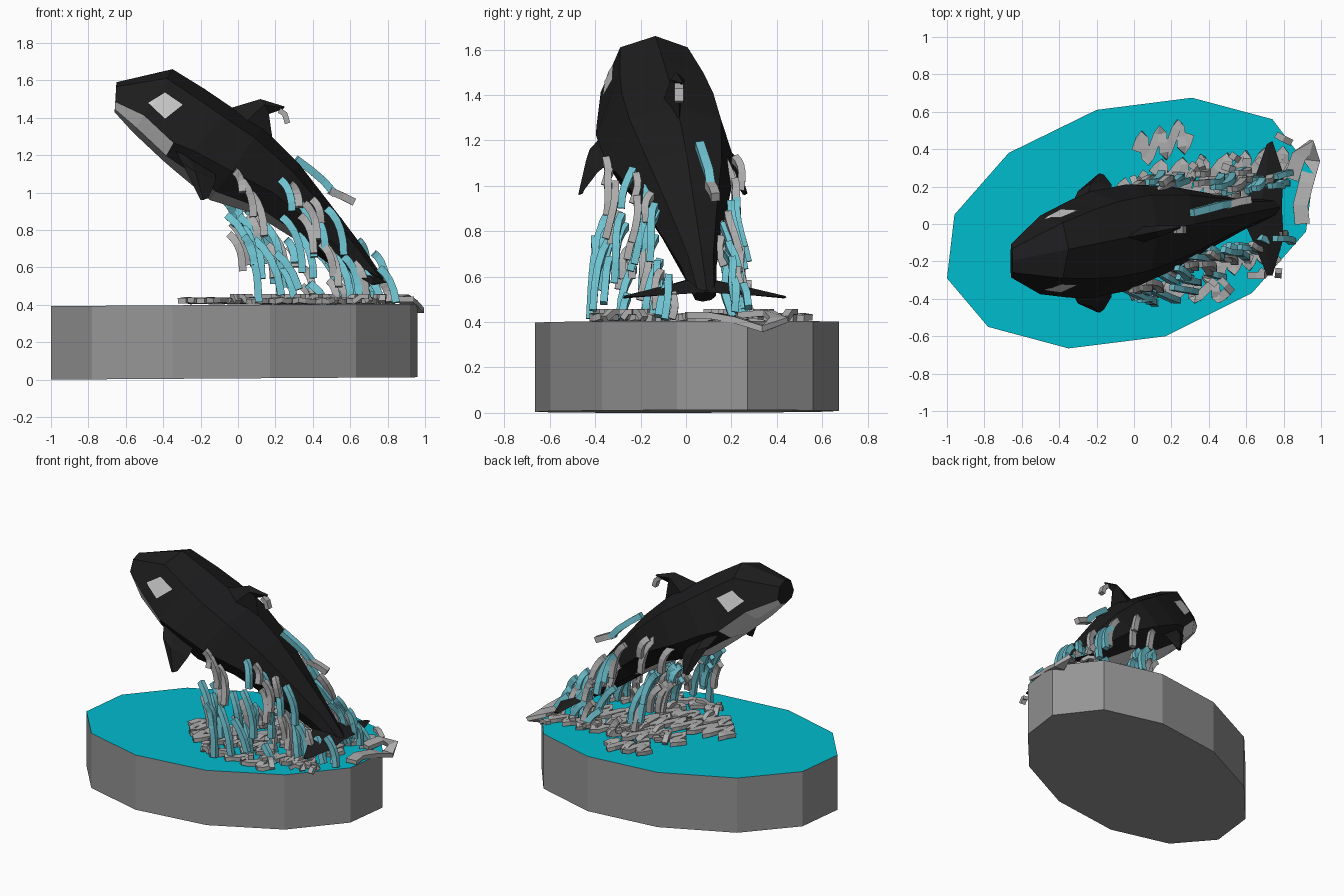
import bpy, bmesh, math, random
from mathutils import Vector, Matrix
from mathutils.bvhtree import BVHTree

if "Cube" in bpy.data.objects:
    bpy.data.objects.remove(bpy.data.objects["Cube"])

random.seed(7)


def mat(name, c):
    m = bpy.data.materials.new(name)
    m.diffuse_color = (*c, 1)
    m.use_nodes = True
    m.node_tree.nodes["Principled BSDF"].inputs["Base Color"].default_value = m.diffuse_color
    return m


BLACK = mat("black_skin", (0.012, 0.012, 0.013))
WHITE = mat("white_skin", (0.6, 0.6, 0.6))
SEA = mat("sea", (0.0, 0.5, 0.62))
SPRAY = mat("spray", (0.16, 0.55, 0.64))
FOAM = mat("foam", (0.42, 0.42, 0.42))

# The whale is modelled symmetric about y = 0, then skewed to its heading
HEADING = Matrix(((1, 0, 0, 0), (0.2, 1, 0, -0.065), (0, 0, 1, 0), (0, 0, 0, 1)))


def finish(name, bm, mats=(), skew=False, normals=True):
    if normals:
        bmesh.ops.recalc_face_normals(bm, faces=bm.faces)
    me = bpy.data.meshes.new(name)
    bm.to_mesh(me)
    if skew:
        me.transform(HEADING)
    for m in mats:
        me.materials.append(m)
    ob = bpy.data.objects.new(name, me)
    bpy.context.collection.objects.link(ob)
    return ob


def loft(bm, rings):
    rows = [[bm.verts.new(p) for p in r] for r in rings]
    n = len(rows[0])
    for a, b in zip(rows, rows[1:]):
        for i in range(n):
            bm.faces.new((a[i], a[(i + 1) % n], b[(i + 1) % n], b[i]))
    bm.faces.new(rows[0][::-1])
    bm.faces.new(rows[-1])


def ribbon(bm, path, w, h, ref):
    """Rectangular strip along a path."""
    path = [Vector(p) for p in path]
    rings = []
    for i, p in enumerate(path):
        t = (path[min(i + 1, len(path) - 1)] - path[max(i - 1, 0)]).normalized()
        a = t.cross(ref).normalized()
        b = a.cross(t)
        rings.append([p + a * w + b * h, p - a * w + b * h,
                      p - a * w - b * h, p + a * w - b * h])
    loft(bm, rings)


# Base: twelve-sided slab with a sea-coloured top
outline = [(-.67, .38), (-.2, .61), (.31, .675), (.74, .56), (.96, .27), (.92, -.04),
           (.63, -.37), (.17, -.6), (-.35, -.665), (-.78, -.55), (-1, -.29), (-.96, .05)]
bm = bmesh.new()
loft(bm, [[(x, y, z + 0.0065 * (1 + x)) for x, y in outline] for z in (0, 0.393)])
base = finish("base", bm, [mat("stone", (0.3, 0.3, 0.3)), SEA])
for f in base.data.polygons:
    f.material_index = int(f.normal.z > 0.9)

# Body: eight-sided rings (back point, belly point, half width, drop of the side corner)
stations = [(-.65, 1.59, -.66, 1.43, .09, .3), (-.35, 1.66, -.56, 1.32, .21, .45),
            (-.18, 1.555, -.40, 1.17, .26, .5), (-.04, 1.46, -.33, 1.11, .285, .35),
            (.13, 1.35, -.15, .96, .285, .2), (.33, 1.15, .08, .89, .23, .15),
            (.5, .93, .32, .74, .15, .1), (.66, .72, .54, .58, .08, 0), (.78, .54, .69, .49, .05, 0)]
rings = []
for tx, tz, bx, bz, hw, drop in stations:
    mid, up = Vector((tx + bx, 0, tz + bz)) / 2, Vector((tx - bx, 0, tz - bz)) / 2
    ring = []
    for k in range(8):
        a = k * math.pi / 4
        rise = -drop if k in (0, 4) else math.sin(a) - (drop * 0.3 if k in (5, 7) else 0)
        ring.append(mid + up * rise + Vector((0, hw * math.cos(a), 0)))
    rings.append(ring)
bm = bmesh.new()
loft(bm, rings)
tree = BVHTree.FromBMesh(bm)
body = finish("body", bm, [BLACK, WHITE], True)
for i, f in enumerate(body.data.polygons):
    ring, k = divmod(i, 8)
    if (ring < 2 and k >= 4) or (ring < 6 and k in (5, 6)):     # chin and belly
        f.material_index = 1

# Eye patches: small grids projected on the flanks
bm = bmesh.new()
c = [Vector(p) for p in ((-.48, 0, 1.48), (-.39, 0, 1.535), (-.295, 0, 1.47), (-.39, 0, 1.395))]
N = 5
for s in (-1, 1):
    grid = []
    for i in range(N + 1):
        for j in range(N + 1):
            u, v = i / N, j / N
            p = c[0].lerp(c[1], u).lerp(c[3].lerp(c[2], u), v)
            hit = tree.ray_cast(p + Vector((0, s, 0)), Vector((0, -s, 0)))[0]
            grid.append(bm.verts.new(hit + Vector((0, s * 0.006, 0))))
    for i in range(N):
        for j in range(N):
            k = i * (N + 1) + j
            q = [grid[k], grid[k + 1], grid[k + N + 2], grid[k + N + 1]]
            bm.faces.new(q if s < 0 else q[::-1])
# orient outwards
for f in bm.faces:
    f.normal_update()
    if f.normal.y * f.calc_center_median().y < 0:
        f.normal_flip()
finish("eye_patches", bm, [WHITE], True, False)


# Fins: diamond sections from leading to trailing edge
def fin(name, sections, thick, sides=(1,)):
    for s in sides:
        bm = bmesh.new()
        rr = []
        for lead, trail, t in sections:
            a = Vector((lead[0], lead[1] * s, lead[2]))
            b = Vector((trail[0], trail[1] * s, trail[2]))
            m, d = a.lerp(b, 0.4), Vector(thick) * t
            rr.append([a, m + d, b, m - d])
        loft(bm, rr)
        finish(name + ("_left" if s < 0 and len(sides) > 1 else ""), bm, [BLACK], True)


fin("dorsal_fin", [((-.08, 0, 1.44), (.19, 0, 1.25), .045), ((.12, 0, 1.5), (.165, 0, 1.42), .03),
                   ((.25, 0, 1.46), (.24, 0, 1.445), .008)], (0, 1, 0))
fin("pectoral_fin", [((-.34, .22, 1.24), (-.12, .25, 1.1), .04),
                     ((-.3, .3, 1.16), (-.12, .3, 1.06), .03),
                     ((-.2, .365, .96), (-.16, .36, .97), .01)], (0, 1, .3), (1, -1))
fin("tail_fluke", [((.57, 0, .6), (.79, 0, .53), .025), ((.63, .14, .56), (.8, .17, .52), .02),
                   ((.71, .35, .51), (.74, .36, .51), .006)], (.3, 0, 1), (1, -1))


# Water strands falling off the flanks
def strand(bm, x0, y0, z0, length, side):
    pts, ph = [], random.uniform(0, 6)
    for k in range(6):
        u = k / 5
        z = z0 - length * (0.4 * u + 0.6 * u * u)
        if z < 0.39:
            break
        pts.append((x0 + length * 0.36 * math.sin(u * 1.57),
                    y0 + side * 0.18 * length * u + 0.012 * math.sin(ph + 4 * u), z))
    if len(pts) > 1:
        ribbon(bm, pts, 0.02, 0.016, Vector((0, 1, 0)))


for name, m, count, longest in (("water_strands", SPRAY, 46, .48), ("foam_strands", FOAM, 38, .26)):
    bm = bmesh.new()
    for k in range(count):
        side = 1 if k % 2 else -1
        x = random.uniform(-.08, .78)
        top = min(1.14, 1.14 - 0.95 * (x - .24))
        low = max(.5, .78 - 0.9 * (x + .06))
        z = low + (top - low) * random.random()
        hw = max(.07, .28 - .28 * x)
        y = 0.2 * x - .065 + side * (hw * random.uniform(.7, 1.05) + random.uniform(0, .16) * (1.2 - z))
        strand(bm, x, y, z, random.uniform(.1, longest), side)
    if m == SPRAY:       # sheet running off the back
        ribbon(bm, [(.31, .06, 1.18), (.39, .08, 1.12), (.46, .1, 1.06), (.52, .11, .99)], .02, .02, Vector((0, 1, 0)))
    else:                # drips from dorsal fin and back
        ribbon(bm, [(.22, -.03, 1.44), (.25, -.03, 1.42), (.265, -.03, 1.37)], .015, .02, Vector((0, 1, 0)))
        ribbon(bm, [(.49, .1, 1.01), (.56, .12, .98), (.62, .13, .95)], .02, .02, Vector((0, 1, 0)))
    finish(name, bm, [m])

# Foam on the sea: flat scribbled ribbons (start, end, swing, waves)
bm = bmesh.new()
zigzags = [(.01, .39, .3, .48, .07, 3), (-.3, -.12, .25, .0, .08, 5), (-.2, -.24, .35, -.14, .06, 5),
           (-.1, .15, .45, .2, .07, 5), (.2, .02, .75, .12, .08, 5), (.0, -.36, .5, -.36, .04, 4),
           (.1, .27, .55, .3, .05, 4), (.45, .28, .85, .33, .07, 4), (.4, -.24, .72, -.14, .05, 4)]
for x0, y0, x1, y1, amp, n in zigzags:
    d = Vector((x1 - x0, y1 - y0, 0))
    side = Vector((-d.y, d.x, 0)).normalized() + d.normalized() * 0.5
    pts = []
    for k in range(n * 8 + 1):
        p = Vector((x0, y0, .415 + random.uniform(0, .012))) + d * (k / (n * 8))
        pts.append(p + side * amp * math.sin(k * math.pi / 4))
    ribbon(bm, pts, .024, .014, Vector((0, 0, 1)))
# loose scraps
for k in range(36):
    x = random.uniform(-.05, .85)
    y = .2 * x - .06 + random.choice((-1, 1)) * random.uniform(.15, .38)
    a, r = random.uniform(0, 6.28), random.uniform(.02, .05)
    p, d = Vector((x, y, .43)), Vector((math.cos(a) * r, math.sin(a) * r, .015))
    ribbon(bm, [p - d, p + Vector((0, 0, .015)), p + d], .018, .013, Vector((0, 0, 1)))
# large curl spilling over the rim
ribbon(bm, [(.84, .24, .43), (.88, .36, .44), (.94, .41, .41), (.955, .34, .37), (.92, .22, .41),
            (.89, .1, .43), (.9, 0, .43)], .04, .014, Vector((0, 0, 1)))
finish("sea_foam", bm, [FOAM])
